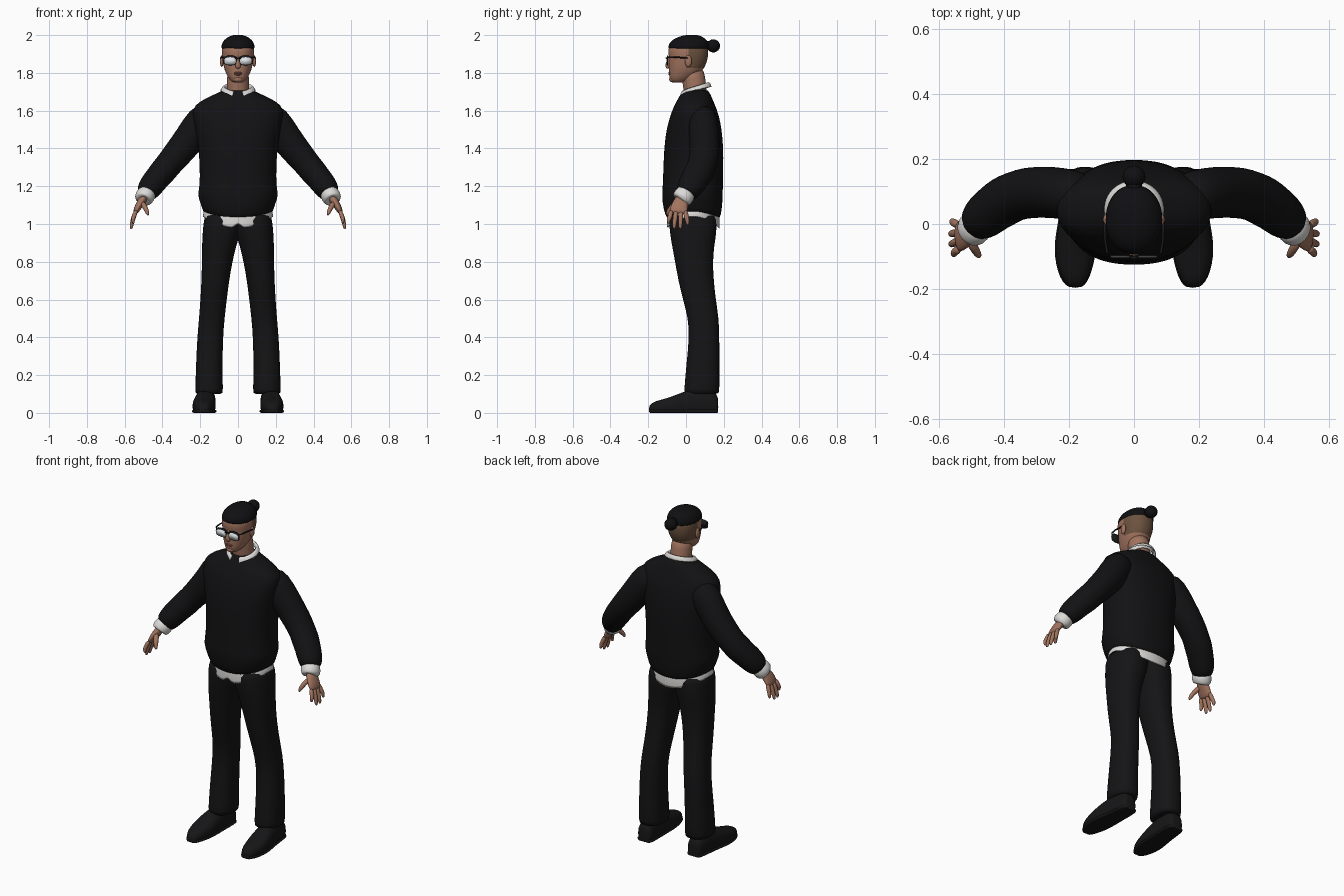
import bpy, bmesh, math
from mathutils import Vector


def material(name, r, g, b):
    m = bpy.data.materials.new(name)
    m.diffuse_color = (r, g, b, 1)
    return m


KNIT = material("black knit", 0.006, 0.006, 0.007)
CLOTH = material("black trouser cloth", 0.007, 0.007, 0.008)
LEATHER = material("black leather", 0.008, 0.008, 0.009)
SHIRT = material("white shirt", 0.72, 0.71, 0.69)
SKIN = material("skin", 0.36, 0.175, 0.115)
LIPS = material("lips", 0.27, 0.10, 0.075)
HAIR = material("black hair", 0.005, 0.005, 0.006)
SHAVED = material("shaved hair", 0.15, 0.085, 0.05)
FRAME = material("glasses frame", 0.01, 0.01, 0.012)
LENS = material("pale lens", 0.75, 0.78, 0.8)


def loft(name, rows, mat, mirror=False, sub=1, closed=True, caps=True, thick=0):
    """Skin a list of point rows into one smooth mesh."""
    bm = bmesh.new()
    grid = [[bm.verts.new(p) for p in row] for row in rows]
    n = len(rows[0])
    for a, b in zip(grid, grid[1:]):
        for i in range(n if closed else n - 1):
            j = (i + 1) % n
            bm.faces.new((a[i], a[j], b[j], b[i]))
    if caps:
        bm.faces.new(grid[0][::-1])
        bm.faces.new(grid[-1])
    bmesh.ops.recalc_face_normals(bm, faces=bm.faces[:])
    for f in bm.faces:
        f.smooth = True
    me = bpy.data.meshes.new(name)
    bm.to_mesh(me)
    bm.free()
    me.materials.append(mat)
    ob = bpy.data.objects.new(name, me)
    bpy.context.collection.objects.link(ob)
    if mirror:
        ob.modifiers.new("mirror", 'MIRROR').use_mirror_merge = False
    if thick:
        ob.modifiers.new("thickness", 'SOLIDIFY').thickness = thick
    if sub:
        s = ob.modifiers.new("smooth", 'SUBSURF')
        s.levels = s.render_levels = sub
    return ob


def oval(c, u, v, n=20, p=2.3):
    """Superellipse ring around c with half-axis vectors u and v."""
    pts = []
    for i in range(n):
        t = 2 * math.pi * i / n
        co, si = math.cos(t), math.sin(t)
        a = math.copysign(abs(co) ** (2 / p), co)
        b = math.copysign(abs(si) ** (2 / p), si)
        pts.append(Vector(c) + Vector(u) * a + Vector(v) * b)
    return pts


def level(z, x0, x1, y0, y1, n=24, p=2.3):
    """Horizontal ring spanning the given x and y limits."""
    return oval(((x0 + x1) / 2, (y0 + y1) / 2, z), ((x1 - x0) / 2 * 1.015, 0, 0),
                (0, (y1 - y0) / 2 * 1.015, 0), n, p)


def tube(name, path, radii, mat, mirror=False, n=12, sub=1, p=2):
    """Tube along a path; each radius is (across, along y)."""
    pts = [Vector(q) for q in path]
    rows = []
    for i, q in enumerate(pts):
        t = (pts[min(i + 1, len(pts) - 1)] - pts[max(i - 1, 0)]).normalized()
        ref = Vector((0, 1, 0)) if abs(t.y) < 0.9 else Vector((0, 0, 1))
        u = t.cross(ref).normalized()
        v = u.cross(t)
        rows.append(oval(q, u * radii[i][0], v * radii[i][1], n, p))
    return loft(name, rows, mat, mirror, sub)


def ball(name, c, r, mat, mirror=False):
    rows = [oval((c[0], c[1], c[2] + r[2] * math.sin(a)), (r[0] * math.cos(a), 0, 0),
                 (0, r[1] * math.cos(a), 0), 20, 2)
            for a in (math.radians(d) for d in range(-85, 86, 17))]
    return loft(name, rows, mat, mirror)


# Sweater body, with the hem dipping at the centre
body = [(1.045, .165, -.085, .16), (1.045, .183, -.10, .18), (1.09, .195, -.118, .188),
        (1.15, .213, -.126, .193), (1.20, .200, -.121, .193), (1.30, .200, -.118, .196),
        (1.40, .206, -.114, .196), (1.50, .225, -.103, .188), (1.58, .240, -.080, .172),
        (1.63, .232, -.060, .152), (1.67, .160, -.038, .136), (1.70, .092, -.018, .122),
        (1.713, .070, -.008, .110)]
sweater = loft("sweater_body", [level(z, -w, w, f, b, 32) for z, w, f, b in body], KNIT)
for v in sweater.data.vertices:
    if v.co.z < 1.1:
        v.co.z += 0.03 * (v.co.x / 0.18) ** 2 - 0.015

# Sleeves
tube("sleeve", [(.14, .085, 1.585), (.19, .088, 1.555), (.255, .10, 1.45), (.33, .097, 1.36),
                (.37, .085, 1.312), (.40, .07, 1.275), (.43, .05, 1.24), (.458, .027, 1.205),
                (.487, .003, 1.162), (.49, 0, 1.157)],
     [(.07, .065), (.088, .08), (.084, .08), (.077, .08), (.071, .077), (.073, .08),
      (.067, .075), (.068, .074), (.057, .06), (.04, .04)], KNIT, True, 20)

# Shirt cuffs
tube("shirt_cuff", [(.47, .008, 1.178), (.488, -.008, 1.153), (.506, -.026, 1.127), (.506, -.027, 1.126)],
     [(.045, .05), (.053, .056), (.05, .055), (.03, .04)], SHIRT, True, 20)

# Hands: palm, four fingers and thumb
tube("palm", [(.488, -.005, 1.155), (.512, -.028, 1.118), (.535, -.038, 1.08), (.546, -.041, 1.052)],
     [(.024, .03), (.023, .041), (.018, .05), (.012, .046)], SKIN, True, 14)
for i, (y0, y1, zt, xt) in enumerate([(-.077, -.093, 1.0, .553), (-.052, -.062, .972, .566),
                                      (-.027, -.03, .972, .567), (-.004, .008, .992, .562)]):
    tube("finger_%d" % (i + 1), [(.538, y0, 1.075), (.553, (y0 + y1) / 2, 1.035),
                                 ((.56 + xt) / 2, y1, zt + .025), (xt, y1, zt)],
         [(.013, .014), (.012, .013), (.011, .012), (.006, .007)], SKIN, True, 10)
tube("thumb", [(.51, -.045, 1.115), (.492, -.075, 1.09), (.481, -.094, 1.065), (.475, -.10, 1.045)],
     [(.016, .018), (.014, .015), (.012, .013), (.006, .007)], SKIN, True, 10)

# Shirt tail below the sweater, with a small slit at the front
top, bottom = [], []
for i in range(48):
    t = 2 * math.pi * i / 48
    s, c = math.sin(t), math.cos(t)
    slit = 0.035 if s < 0 and abs(c) < 0.07 else 0
    top.append((.180 * c, .038 + .138 * s, 1.08))
    bottom.append((.188 * c, .038 + .142 * s, 1.037 - .065 * s * s + slit))
loft("shirt_tail", [top, bottom], SHIRT, caps=False, thick=.006, sub=1)

# Trouser legs
legs = [(.10, .224, .082, -.008, .173), (.105, .226, .080, -.01, .176), (.25, .222, .083, .002, .176),
        (.40, .215, .080, .018, .176), (.50, .206, .072, .012, .173), (.60, .198, .060, -.015, .157),
        (.70, .193, .048, -.040, .146), (.80, .190, .030, -.057, .141), (.88, .190, .012, -.072, .148),
        (.95, .187, -.012, -.084, .160), (1.02, .180, -.02, -.09, .162), (1.07, .170, -.02, -.08, .15)]
loft("trouser_leg", [level(z, i, o, f, b) for z, o, i, f, b in legs], CLOTH, True)

# Shoes: upper and sole share one outline (y, centre x, half width, height)
outline = [(.171, .166, .028, .07), (.165, .165, .042, .10), (.13, .166, .049, .12),
           (.06, .170, .052, .13), (0, .175, .057, .117), (-.05, .179, .062, .097),
           (-.10, .182, .060, .078), (-.15, .183, .048, .066), (-.18, .182, .034, .054),
           (-.197, .181, .016, .036)]
for name, extra, cap in (("shoe_upper", 0, 1), ("shoe_sole", .004, .022)):
    rows = []
    for y, x, w, h in outline:
        h = min(h, cap)
        ring = oval((x, y, h * .4), (w + extra, 0, 0), (0, 0, h * .6), 20, 2.6)
        rows.append([(p.x, p.y, max(p.z, 0)) for p in ring])
    loft(name, rows, LEATHER, True)

# Neck
tube("neck", [(0, .052, 1.66), (0, .048, 1.72), (0, .04, 1.77), (0, .03, 1.83)],
     [(.06, .06), (.06, .062), (.058, .062), (.058, .06)], SKIN, n=20)

# Shirt collar, open at the front with two points
rows = [[], [], []]
for i in range(33):
    t = -math.pi / 2 + .3 + (2 * math.pi - .6) * i / 32
    s, c = math.sin(t), math.cos(t)
    drop = .026 * max(0, 1 - min(i, 32 - i) / 4)
    for row, rx, ry, z in ((rows[0], .064, .066, 1.70 + .02 * s), (rows[1], .070, .072, 1.742 + .024 * s),
                           (rows[2], .096, .090, 1.708 + .018 * s - drop)):
        row.append((rx * c, .048 + ry * s, z))
loft("shirt_collar", rows, SHIRT, closed=False, caps=False, thick=.006)

# Head, with shaved back and sides
skull = [(1.748, .022, -.068, -.02), (1.755, .036, -.080, .01), (1.775, .052, -.087, .04),
         (1.80, .064, -.088, .075), (1.825, .073, -.089, .095), (1.86, .080, -.090, .110),
         (1.885, .083, -.088, .115), (1.91, .085, -.094, .117), (1.935, .084, -.091, .116),
         (1.965, .070, -.07, .10), (1.985, .04, -.03, .07)]
head = loft("head", [level(z, -w, w, f, b, 32, 2.2) for z, w, f, b in skull], SKIN)
head.data.materials.append(SHAVED)
for f in head.data.polygons:
    if f.center.z > 1.825 and f.center.y > .012:
        f.material_index = 1

# Face details
tube("nose", [(0, -.084, 1.892), (0, -.092, 1.868), (0, -.098, 1.845), (0, -.098, 1.832), (0, -.09, 1.824)],
     [(.008, .008), (.009, .009), (.013, .012), (.016, .012), (.010, .008)], SKIN, n=12)
ball("upper_lip", (0, -.085, 1.800), (.023, .009, .005), LIPS)
ball("lower_lip", (0, -.084, 1.792), (.020, .009, .006), LIPS)
ball("chin", (0, -.072, 1.766), (.026, .018, .016), SKIN)
ball("ear", (.086, .012, 1.862), (.010, .019, .031), SKIN, True)

# Hair cap and bun
cap = [(1.926, .080, -.085, .112), (1.928, .087, -.093, .119), (1.95, .087, -.092, .121),
       (1.975, .074, -.074, .110), (1.993, .048, -.035, .085), (2.002, .02, .005, .055)]
loft("hair_cap", [level(z, -w, w, f, b, 28, 2.1) for z, w, f, b in cap], HAIR)
ball("hair_bun", (0, .145, 1.943), (.036, .036, .035), HAIR)
tube("hair_tie", [(0, .10, 1.945), (0, .118, 1.945), (0, .135, 1.944)],
     [(.03, .03), (.024, .024), (.026, .026)], HAIR)

# Glasses: rims, lenses, bridge and temples
for name, y, rx, rz, z, mat in (("glasses_rim", -.100, .037, .026, 1.866, FRAME),
                                ("glasses_lens", -.104, .031, .020, 1.863, LENS)):
    rows = [oval((.041, yy, z), (rx, 0, 0), (0, 0, rz), 24, 2.8) for yy in (y, y + .005)]
    loft(name, rows, mat, True, sub=0)
tube("glasses_bridge", [(-.014, -.101, 1.876), (0, -.105, 1.878), (.014, -.101, 1.876)],
     [(.004, .004)] * 3, FRAME, n=8, sub=0)
tube("glasses_temple", [(.074, -.097, 1.883), (.083, -.088, 1.883), (.089, -.05, 1.883), (.091, .01, 1.878)],
     [(.004, .004)] * 4, FRAME, True, 8, 0)
